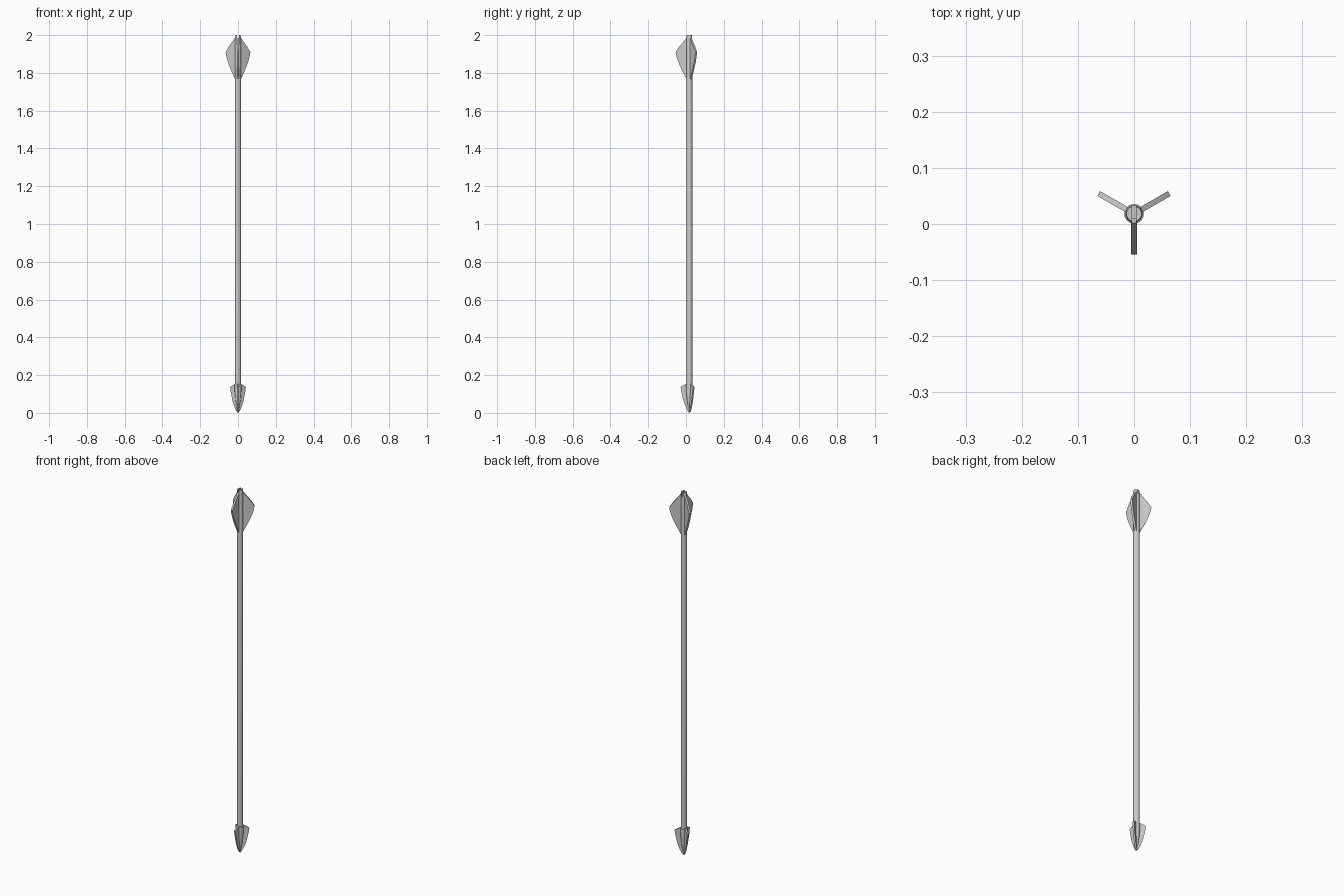
import bpy, bmesh, math
from mathutils import Matrix, Vector

if "Cube" in bpy.data.objects:
    bpy.data.objects.remove(bpy.data.objects["Cube"])

AXIS = Vector((0, 0.018, 0))   # shaft line
R = 0.0155


def finish(name, bm, smooth=True):
    bmesh.ops.recalc_face_normals(bm, faces=bm.faces)
    me = bpy.data.meshes.new(name)
    bm.to_mesh(me)
    bm.free()
    ob = bpy.data.objects.new(name, me)
    bpy.context.collection.objects.link(ob)
    ob.location = AXIS
    if smooth:
        bpy.ops.object.select_all(action='DESELECT')
        ob.select_set(True)
        bpy.context.view_layer.objects.active = ob
        bpy.ops.object.shade_smooth_by_angle(angle=math.radians(35))
    return ob


def lathe(name, profile, sides=24):
    bm = bmesh.new()
    vs = [bm.verts.new((r, 0, z)) for r, z in profile]
    es = [bm.edges.new(p) for p in zip(vs, vs[1:])]
    bmesh.ops.spin(bm, geom=vs + es, cent=(0, 0, 0), axis=(0, 0, 1),
                   angle=math.tau, steps=sides, use_duplicate=False)
    bmesh.ops.remove_doubles(bm, verts=bm.verts, dist=1e-5)
    return finish(name, bm)


def blade(name, profile, thick, angle):
    # flat radial plate: profile is (radius, height)
    bm = bmesh.new()
    f = bm.faces.new([bm.verts.new((r, -thick / 2, z)) for r, z in profile])
    ext = bmesh.ops.extrude_face_region(bm, geom=[f])['geom']
    bmesh.ops.translate(bm, vec=(0, thick, 0),
                        verts=[v for v in ext if isinstance(v, bmesh.types.BMVert)])
    bmesh.ops.rotate(bm, matrix=Matrix.Rotation(angle, 3, 'Z'), verts=bm.verts)
    return finish(name, bm)


# shaft with string notch cut in its upper end
shaft = lathe("shaft", [(0, 0.10), (R, 0.10), (R, 1.985), (0.0135, 2.0), (0, 2.0)])
bpy.ops.mesh.primitive_cube_add(size=1, location=(0, AXIS.y, 2.0))
cutter = bpy.context.object
cutter.name = "notch_cutter"
cutter.scale = (0.008, 0.1, 0.05)
cutter.hide_render = True
cutter.hide_set(True)
mod = shaft.modifiers.new("notch", 'BOOLEAN')
mod.operation = 'DIFFERENCE'
mod.object = cutter

# pointed core of the head
lathe("head_core", [(0, 0), (0.006, 0.02), (0.013, 0.065), (0.0175, 0.115),
                    (0.0175, 0.15), (0, 0.15)])

# three head blades and three feathers
head = [(0, 0.003), (0.007, 0.008), (0.02, 0.032), (0.031, 0.062),
        (0.041, 0.105), (0.0465, 0.137), (0.03, 0.147), (0.012, 0.155), (0, 0.155)]
feather = [(0.008, 1.755), (0.016, 1.768), (0.04, 1.815), (0.058, 1.855),
           (0.068, 1.885), (0.0727, 1.91), (0.055, 1.937), (0.035, 1.96),
           (0.016, 1.985), (0.008, 1.985)]
for i in range(3):
    a = -math.pi / 2 + i * math.tau / 3
    blade(f"head_blade_{i + 1}", head, 0.008, a)
    blade(f"feather_{i + 1}", feather, 0.010, a)
